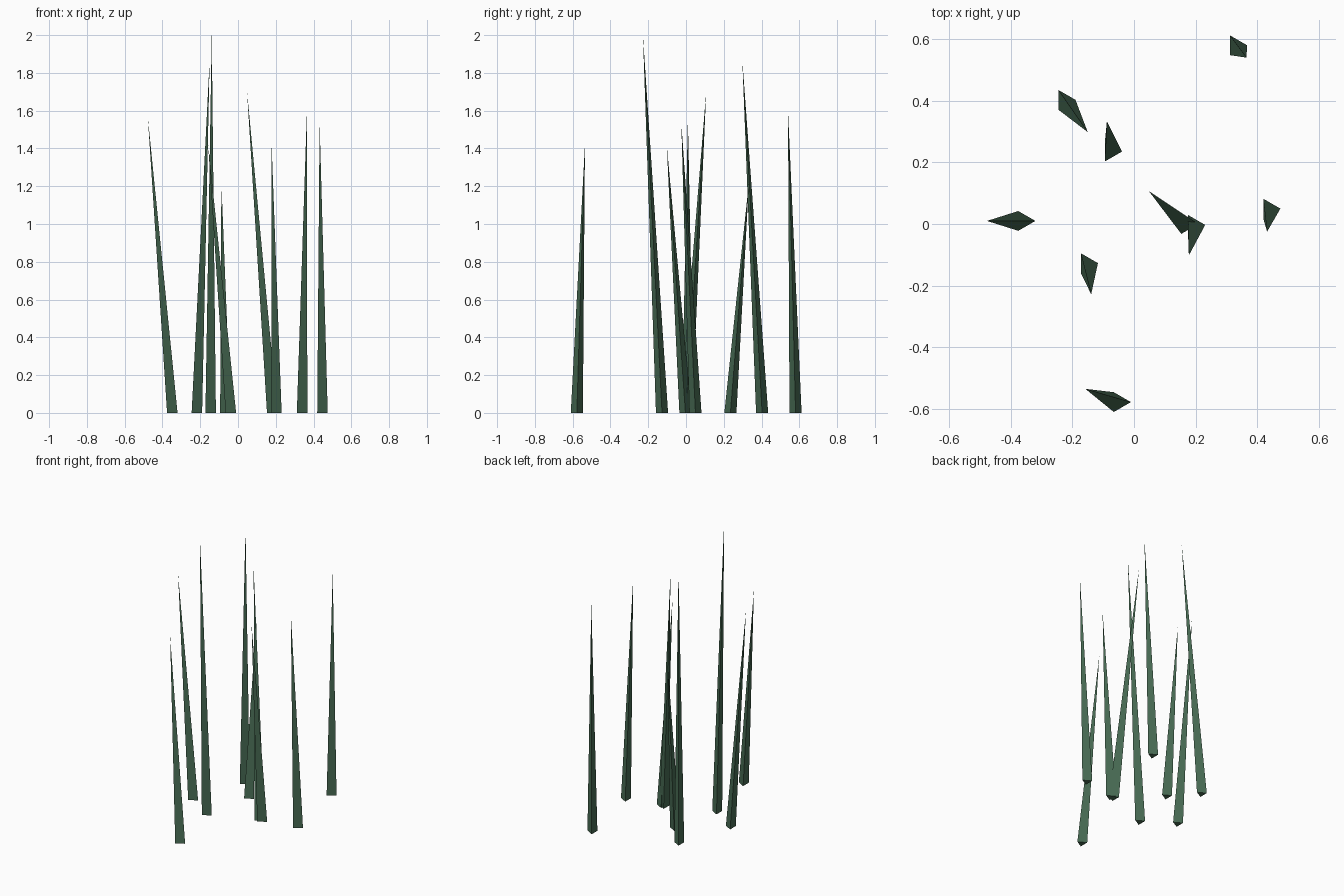
import bpy, bmesh
from mathutils import Vector

if "Cube" in bpy.data.objects:
    bpy.data.objects.remove(bpy.data.objects["Cube"])

green = bpy.data.materials.new("dark reed green")
green.diffuse_color = (0.065, 0.148, 0.088, 1)
green.use_nodes = True
green.node_tree.nodes["Principled BSDF"].inputs["Base Color"].default_value = green.diffuse_color

# Each blade: base centre (x, y), tip (x, y, z)
BLADES = [
    ((-0.357, 0.010), (-0.477, 0.010, 1.56)),
    ((-0.227, 0.403), (-0.150, 0.298, 1.87)),
    ((-0.076, 0.235), (-0.088, 0.333, 1.22)),
    ((0.330, 0.580), (0.365, 0.540, 1.60)),
    ((0.438, 0.050), (0.432, -0.025, 1.54)),
    ((0.172, 0.000), (0.048, 0.107, 1.70)),
    ((0.194, -0.003), (0.178, -0.102, 1.42)),
    ((-0.154, -0.127), (-0.139, -0.228, 2.00)),
    ((-0.047, -0.578), (-0.158, -0.535, 1.42)),
]
RADIUS = 0.037


def blade(name, base, tip):
    """Three-sided spike with a flat base, leaning towards its tip."""
    bm = bmesh.new()
    corners = [bm.verts.new((base[0] + RADIUS * c, base[1] + RADIUS * s, 0))
               for c, s in ((1, 0), (-0.5, 0.866), (-0.5, -0.866))]
    top = bm.verts.new(Vector(tip))
    bm.faces.new(corners[::-1])
    for i in range(3):
        bm.faces.new((corners[i], corners[(i + 1) % 3], top))
    bmesh.ops.recalc_face_normals(bm, faces=bm.faces)
    mesh = bpy.data.meshes.new(name)
    bm.to_mesh(mesh)
    bm.free()
    mesh.materials.append(green)
    bpy.context.collection.objects.link(bpy.data.objects.new(name, mesh))


for i, (base, tip) in enumerate(BLADES, 1):
    blade(f"grass_blade_{i}", base, tip)
